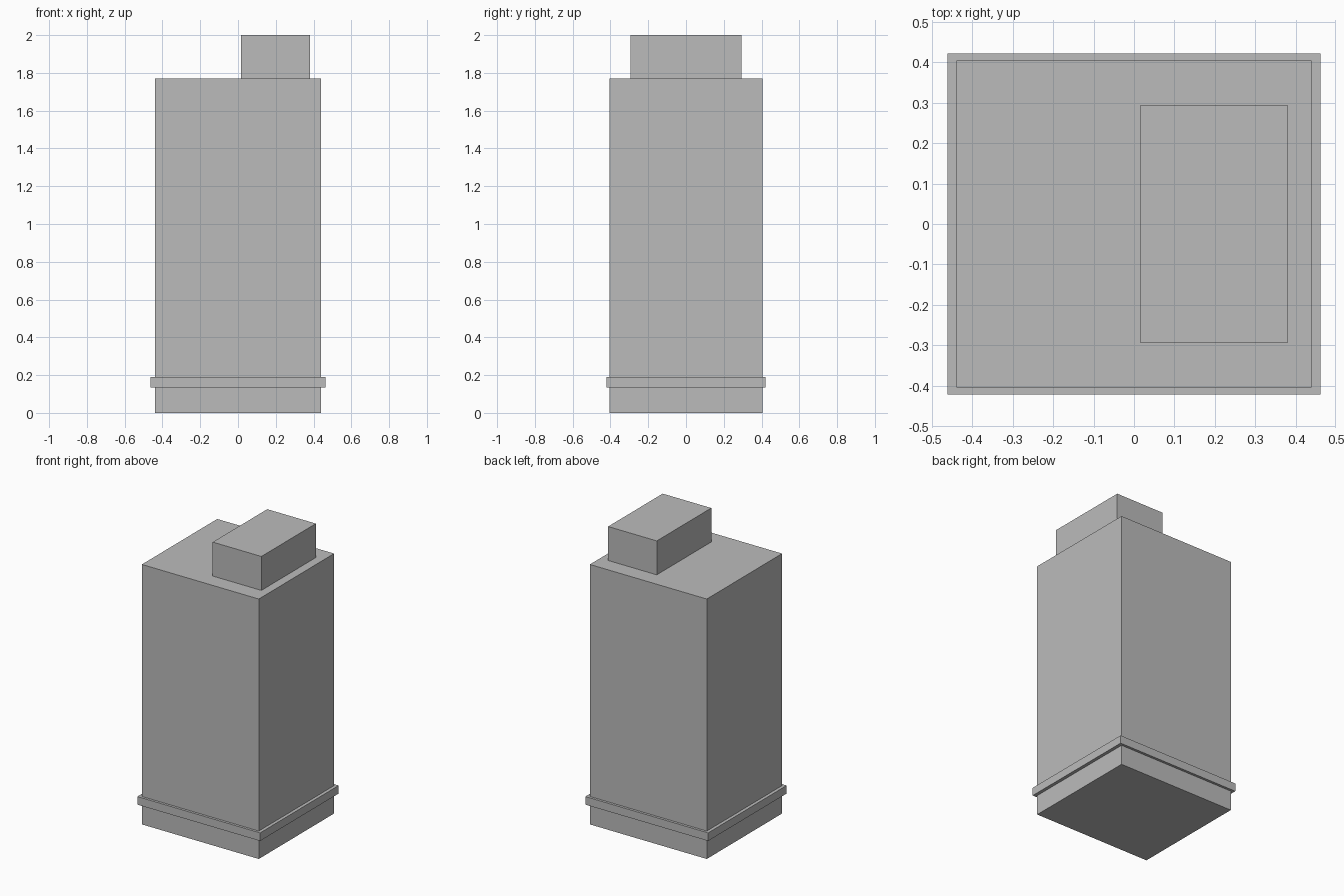
import bpy

default_cube = bpy.data.objects.get("Cube")
if default_cube:
    bpy.data.objects.remove(default_cube, do_unlink=True)

# Single flat colour
grey = bpy.data.materials.new("plain_grey")
grey.use_nodes = True
colour = (0.5, 0.5, 0.5, 1)
grey.diffuse_color = colour
grey.node_tree.nodes["Principled BSDF"].inputs["Base Color"].default_value = colour


def add_box(name, x, y, z):
    """Box spanning the (min, max) pair given for each axis."""
    spans = (x, y, z)
    bpy.ops.mesh.primitive_cube_add(size=1)
    box = bpy.context.object
    box.name = name
    box.location = [(low + high) / 2 for low, high in spans]
    box.scale = [high - low for low, high in spans]
    bpy.ops.object.transform_apply(location=False, rotation=False, scale=True)
    box.data.materials.append(grey)
    return box


# Tower block with a projecting band near the ground
add_box("tower_body", (-0.44, 0.44), (-0.405, 0.405), (0, 1.769))
add_box("base_band", (-0.462, 0.462), (-0.422, 0.422), (0.135, 0.19))

# Off-centre plant room on the flat roof
add_box("roof_room", (0.015, 0.381), (-0.293, 0.293), (1.769, 2))
